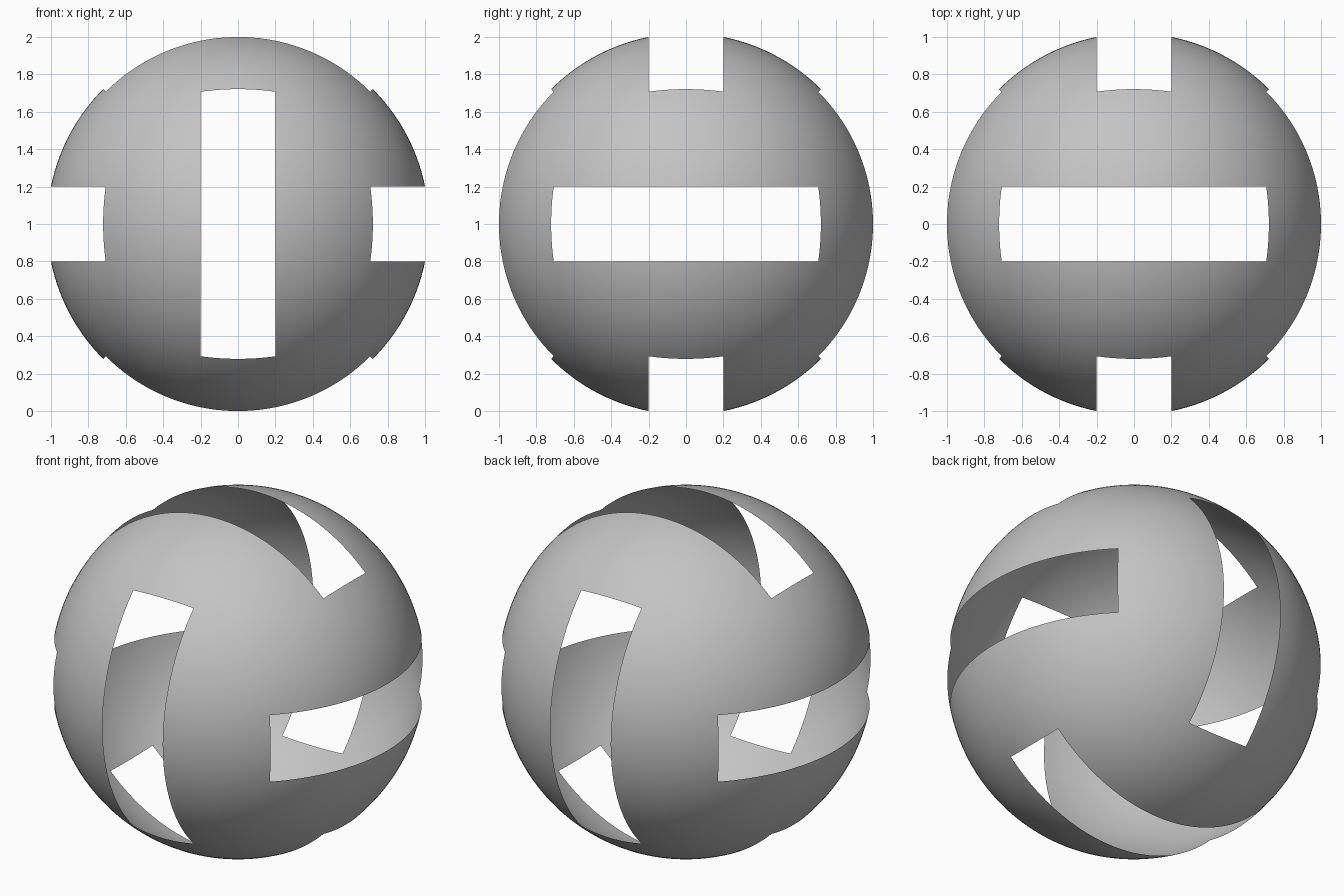
import bpy, bmesh, math
from mathutils import Vector

SLOT = 0.2                            # half width of each slot
RADIUS = math.sqrt(1 + SLOT ** 2)     # the slots trim the poles back to 1
CUTS = 39

cube = bpy.data.objects.get("Cube")
if cube:
    bpy.data.objects.remove(cube, do_unlink=True)

grey = bpy.data.materials.new("plain grey")
grey.use_nodes = True
colour = (0.55, 0.55, 0.55, 1)
grey.diffuse_color = colour
grey.node_tree.nodes["Principled BSDF"].inputs["Base Color"].default_value = colour

# Ball made from a subdivided cube, with evenly spread rows
bm = bmesh.new()
bmesh.ops.create_cube(bm, size=2)
bmesh.ops.subdivide_edges(bm, edges=bm.edges[:], cuts=CUTS, use_grid_fill=True)
for v in bm.verts:
    even = Vector([math.tan(c * math.pi / 4) for c in v.co])
    v.co = even.normalized() * RADIUS

# Slot outlines: a pair of parallel cuts across each axis
for axis in range(3):
    for side in (-SLOT, SLOT):
        normal = Vector((0, 0, 0))
        normal[axis] = 1
        geom = bm.verts[:] + bm.edges[:] + bm.faces[:]
        bmesh.ops.bisect_plane(bm, geom=geom, dist=1e-5,
                               plane_co=normal * side, plane_no=normal)


def in_slot(face):
    """Each cube side has one slot; its direction turns from axis to axis."""
    c = face.calc_center_median()
    main = max(range(3), key=lambda i: abs(c[i]))
    across = (main + 2) % 3           # x side: z, y side: x, z side: y
    return abs(c[across]) < SLOT


bmesh.ops.delete(bm, geom=[f for f in bm.faces if in_slot(f)], context='FACES')
bmesh.ops.recalc_face_normals(bm, faces=bm.faces[:])
outer = max(bm.faces, key=lambda f: f.calc_center_median().length)
if outer.normal.dot(outer.calc_center_median()) < 0:
    bmesh.ops.reverse_faces(bm, faces=bm.faces[:])
bmesh.ops.translate(bm, verts=bm.verts[:], vec=(0, 0, 1))

# Thin open shell
mesh = bpy.data.meshes.new("slotted_ball_shell")
bm.to_mesh(mesh)
bm.free()
mesh.materials.append(grey)
shell = bpy.data.objects.new("slotted_ball_shell", mesh)
bpy.context.collection.objects.link(shell)
bpy.ops.object.select_all(action='DESELECT')
shell.select_set(True)
bpy.context.view_layer.objects.active = shell
bpy.ops.object.shade_smooth_by_angle(angle=math.radians(40))
